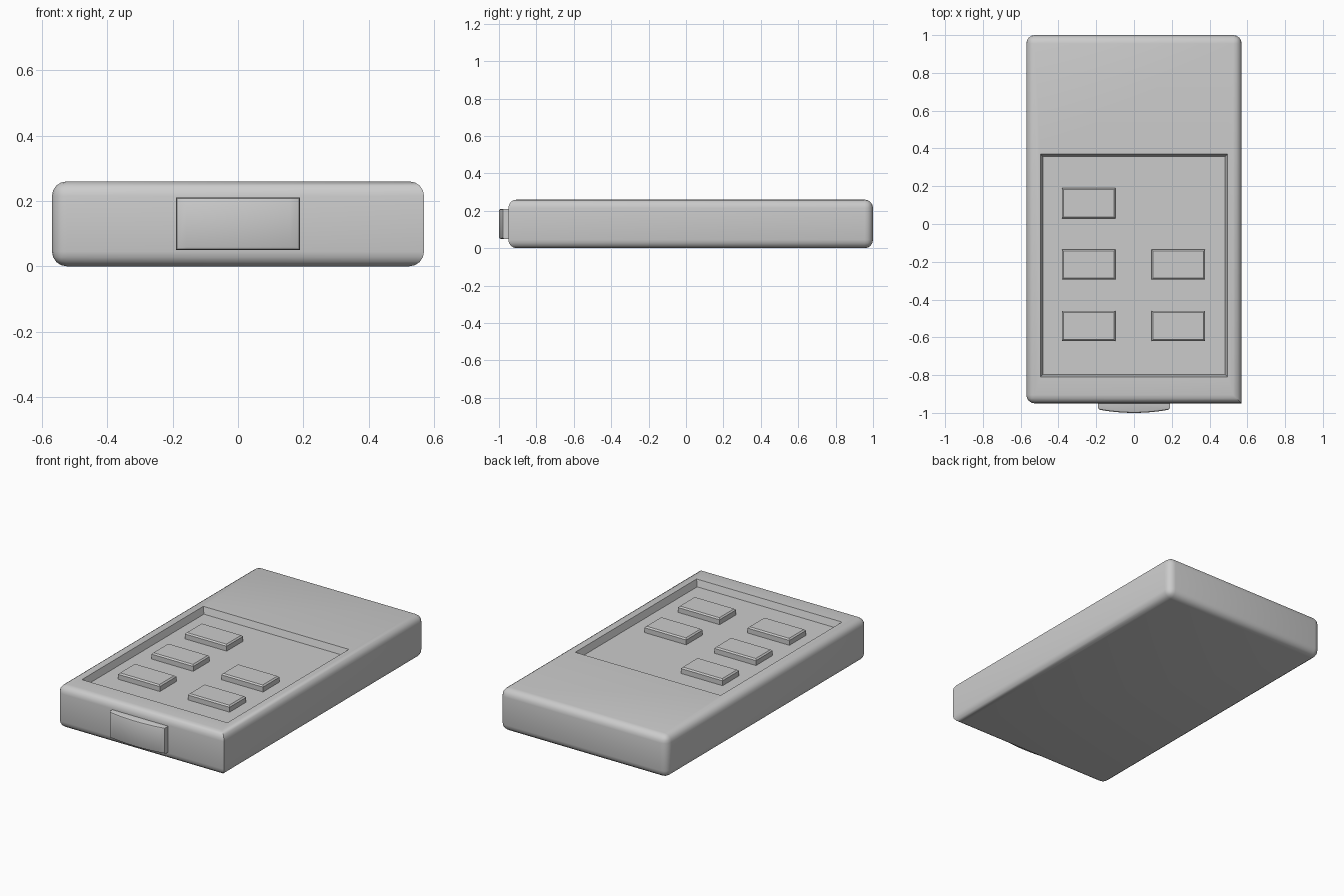
import bpy, bmesh
from mathutils import Matrix, Vector

if "Cube" in bpy.data.objects:
    bpy.data.objects.remove(bpy.data.objects["Cube"])


def finish(bm, name):
    bmesh.ops.recalc_face_normals(bm, faces=bm.faces)
    mesh = bpy.data.meshes.new(name)
    bm.to_mesh(mesh)
    bm.free()
    obj = bpy.data.objects.new(name, mesh)
    bpy.context.collection.objects.link(obj)
    bpy.ops.object.select_all(action='DESELECT')
    obj.select_set(True)
    bpy.context.view_layer.objects.active = obj
    bpy.ops.object.shade_smooth_by_angle(angle=0.6)
    return obj


def box(x0, x1, y0, y1, z0, z1):
    bm = bmesh.new()
    size = Matrix.Diagonal((x1 - x0, y1 - y0, z1 - z0, 1))
    centre = Vector((x0 + x1, y0 + y1, z0 + z1)) / 2
    bmesh.ops.create_cube(bm, size=1, matrix=Matrix.Translation(centre) @ size)
    return bm


# Case: rounded slab; one front vertical edge stays sharp
TOP, FLOOR = 0.26, 0.22
bm = box(-0.57, 0.57, -0.95, 1.0, 0, TOP)
rounded = [e for e in bm.edges
           if not all(v.co.x > 0 and v.co.y < 0 for v in e.verts)]
bmesh.ops.bevel(bm, geom=rounded, offset=0.045, offset_type='OFFSET',
                segments=4, profile=0.5, affect='EDGES')
bm.normal_update()

# Keypad recess in the top face, with sloping walls
top = max((f for f in bm.faces if f.normal.z > 0.99), key=lambda f: f.calc_area())
bmesh.ops.inset_individual(bm, faces=[top], thickness=0.05)
for v in top.verts:
    v.co = (0.495 if v.co.x > 0 else -0.495,
            0.37 if v.co.y > 0 else -0.81, TOP)
bmesh.ops.inset_individual(bm, faces=[top], thickness=0.018)
for v in top.verts:
    v.co.z = FLOOR
finish(bm, "case")

# Keypad buttons: two columns, the upper right place is empty
for col, x in enumerate((-0.24, 0.235)):
    for row, y in enumerate((-0.54, -0.215, 0.11)):
        if col == 1 and row == 2:
            continue
        bm = box(x - 0.142, x + 0.142, y - 0.08, y + 0.08, FLOOR - 0.02, 0.258)
        rim = [e for e in bm.edges if all(v.co.z > 0.25 for v in e.verts)]
        bmesh.ops.bevel(bm, geom=rim, offset=0.008, segments=1, affect='EDGES')
        finish(bm, f"button_{col}_{row}")

# Front window: pad with a gently bowed front and rounded rim
bm = bmesh.new()
N = 12
outline = [(0.19, -0.93), (-0.19, -0.93)]
for i in range(N + 1):
    t = -1 + 2 * i / N
    outline.append((0.19 * t, -1.0 + 0.018 * t * t))
face = bm.faces.new([bm.verts.new((x, y, 0.05)) for x, y in outline])
ext = bmesh.ops.extrude_face_region(bm, geom=[face])
for g in ext["geom"]:
    if isinstance(g, bmesh.types.BMVert):
        g.co.z = 0.21
bmesh.ops.recalc_face_normals(bm, faces=bm.faces)
rim = [e for e in bm.edges
       if all(v.co.y < -0.96 for v in e.verts) and e.calc_face_angle(0) > 1]
bmesh.ops.bevel(bm, geom=rim, offset=0.01, segments=2, profile=0.5, affect='EDGES')
finish(bm, "front_window")
